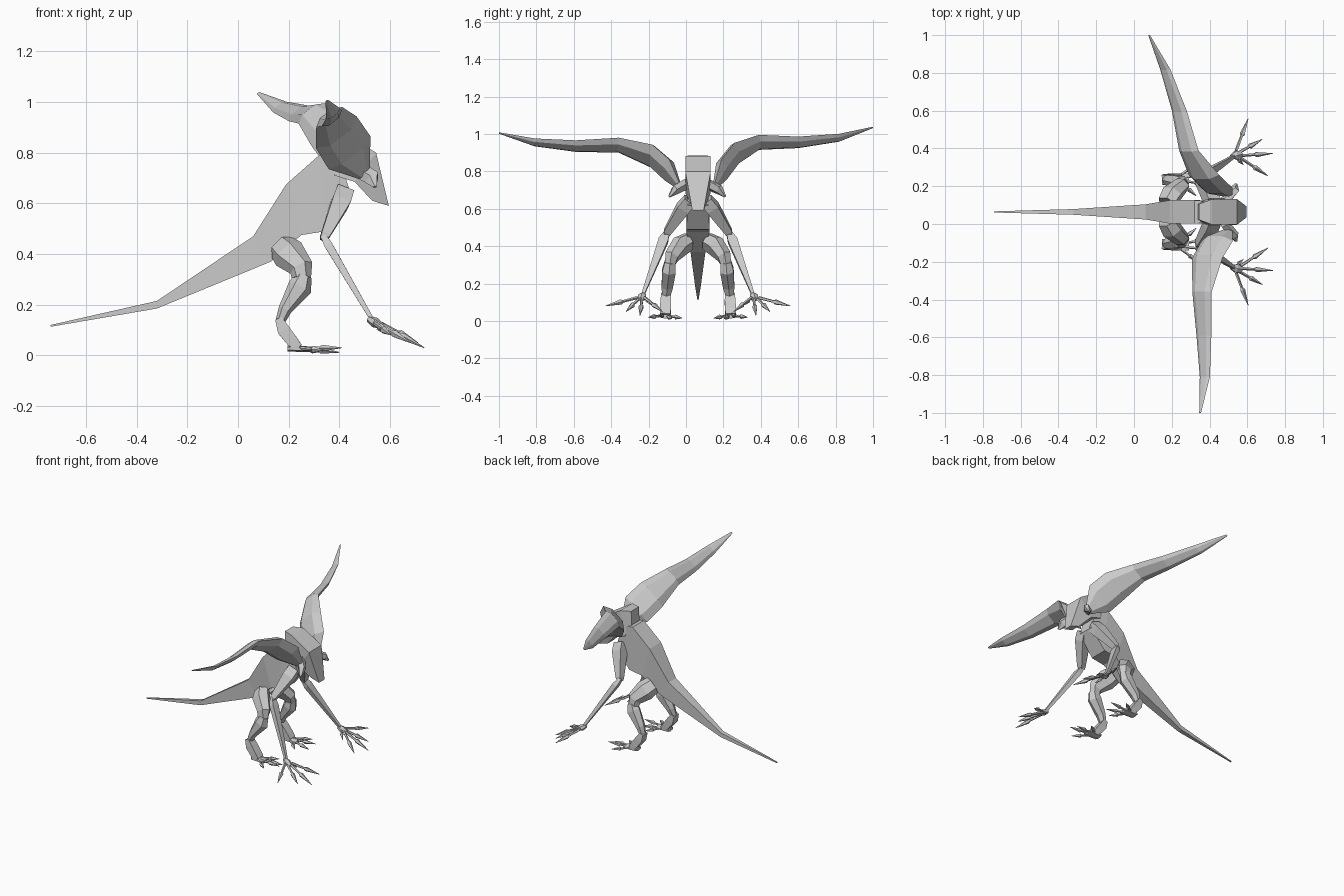
import bpy
import bmesh
from math import cos, sin, pi, radians
from mathutils import Vector

if "Cube" in bpy.data.objects:
    bpy.data.objects.remove(bpy.data.objects["Cube"])

skin = bpy.data.materials.new("grey skin")
skin.use_nodes = True
GREY = (0.6, 0.6, 0.6, 1)
skin.diffuse_color = GREY
skin.node_tree.nodes["Principled BSDF"].inputs["Base Color"].default_value = GREY

MID = 0.064  # y of the body's middle plane


def loft(name, rings, sides, turn=0.0):
    """Skin a row of rings, each a centre and two half axes."""
    bm = bmesh.new()
    rows = []
    for c, u, v in rings:
        angles = [turn + 2 * pi * i / sides for i in range(sides)]
        rows.append([bm.verts.new(c + u * cos(a) + v * sin(a)) for a in angles])
    for a, b in zip(rows, rows[1:]):
        for i in range(sides):
            j = (i + 1) % sides
            bm.faces.new((a[i], a[j], b[j], b[i]))
    bm.faces.new(rows[0][::-1])
    bm.faces.new(rows[-1])
    bmesh.ops.recalc_face_normals(bm, faces=bm.faces)
    mesh = bpy.data.meshes.new(name)
    bm.to_mesh(mesh)
    bm.free()
    mesh.materials.append(skin)
    obj = bpy.data.objects.new(name, mesh)
    bpy.context.collection.objects.link(obj)
    return obj


def tangents(pts):
    last = len(pts) - 1
    return [(pts[min(i + 1, last)] - pts[max(i - 1, 0)]).normalized()
            for i in range(last + 1)]


def limb(name, stations, sides=6):
    """Tapered limb: stations are (point, half width, half depth)."""
    pts = [Vector(s[0]) for s in stations]
    k = 1 / cos(pi / sides)
    rings = []
    for p, t, (_, w, d) in zip(pts, tangents(pts), stations):
        side = (Vector((0, 1, 0)) - t * t.y).normalized()
        rings.append((p, side * w * k, side.cross(t) * d * k))
    return loft(name, rings, sides, pi / sides)


def spine(name, profile):
    """Box-sectioned part from top and bottom points (x, z) and a half width."""
    k = 1 / cos(pi / 4)
    rings = []
    for (tx, tz), (bx, bz), w in profile:
        top, low = Vector((tx, MID, tz)), Vector((bx, MID, bz))
        rings.append(((top + low) / 2, Vector((0, w * k, 0)), (top - low) * k / 2))
    return loft(name, rings, 4, pi / 4)


# Torso and tail in one skin
spine("body_and_tail", [
    ((-.74, .12), (-.74, .113), .003),
    ((-.32, .215), (-.32, .185), .015),
    ((.06, .47), (.13, .37), .04),
    ((.19, .675), (.25, .475), .062),
    ((.32, .79), (.345, .49), .062),
    ((.40, .78), (.45, .62), .055),
])

# Head with the snout pointing down
spine("head", [
    ((.345, .885), (.34, .80), .042),
    ((.41, .882), (.38, .71), .066),
    ((.545, .80), (.46, .685), .068),
    ((.595, .59), (.53, .61), .030),
])

# Ears: long leaf shapes, front edge raised
TILT = Vector((cos(radians(38)), 0, sin(radians(38))))
EAR_WIDTHS = (.025, .105, .102, .065, .05, .034, .006)
EARS = {
    "right_ear": [(.50, -.03, .71), (.44, -.09, .80), (.388, -.18, .88),
                  (.36, -.36, .94), (.37, -.59, .935), (.375, -.81, .955),
                  (.35, -1, 1.005)],
    "left_ear": [(.50, .15, .71), (.44, .19, .80), (.37, .26, .89),
                 (.29, .39, .955), (.24, .60, .955), (.165, .82, .98),
                 (.08, 1, 1.035)],
}
for name, path in EARS.items():
    pts = [Vector(p) for p in path]
    rings = []
    for p, t, w in zip(pts, tangents(pts), EAR_WIDTHS):
        n = t.cross(TILT).normalized()
        rings.append((p, TILT * w, n * w * 0.35))
    loft(name, rings, 6)
    # Small lobe beside the cheek
    base = pts[0]
    out = -1 if name == "right_ear" else 1
    limb(name + "_lobe", [
        (base + Vector((-.02, -out * .03, .02)), .02, .027),
        (base + Vector((.03, out * .03, -.01)), .018, .027),
        (base + Vector((.04, out * .06, -.045)), .005, .007)], 5)


# Limbs, mirrored about the middle plane
for label, s in (("left", 1), ("right", -1)):
    def at(x, d, z):
        return Vector((x, MID + s * d, z))

    # Hind leg
    limb(label + "_thigh", [
        (at(.175, .05, .425), .04, .05), (at(.20, .095, .40), .045, .058),
        (at(.25, .14, .345), .036, .042), (at(.25, .15, .305), .028, .033)])
    limb(label + "_shin", [
        (at(.26, .15, .315), .028, .028), (at(.245, .155, .27), .036, .042),
        (at(.185, .165, .18), .03, .023), (at(.165, .17, .13), .02, .016)])
    limb(label + "_ankle", [
        (at(.16, .17, .145), .026, .014), (at(.18, .172, .10), .029, .025),
        (at(.215, .174, .055), .029, .023), (at(.24, .175, .03), .028, .016)], 4)
    limb(label + "_foot", [
        (at(.195, .175, .027), .028, .01), (at(.29, .175, .024), .028, .01)])

    # Front leg
    limb(label + "_upper_arm", [
        (at(.42, .045, .645), .032, .034), (at(.405, .08, .605), .034, .036),
        (at(.345, .165, .475), .02, .018), (at(.335, .172, .455), .012, .012)], 4)
    limb(label + "_forearm", [
        (at(.335, .165, .475), .014, .01), (at(.36, .185, .43), .026, .016),
        (at(.53, .295, .14), .008, .008)], 4)
    limb(label + "_palm", [
        (at(.515, .29, .145), .011, .011), (at(.54, .30, .13), .022, .018),
        (at(.57, .305, .115), .016, .01)])

    def digit(name, a, b, r):
        """Toe or finger with a knuckle and a pointed claw."""
        limb(name, [(a, r * .6, r * .6), (a.lerp(b, .45), r * .5, r * .5),
                    (a.lerp(b, .52), r, r),
                    (a.lerp(b, .68), r * .7, r * .7), (b, r * .1, r * .1)], 5)

    TOES = [(.33, .085, .015), (.40, .14, .012), (.41, .20, .03), (.34, .265, .02)]
    for i, tip in enumerate(TOES):
        start = at(.25, .155 + .014 * i, .028)
        digit(f"{label}_toe_{i + 1}", start, at(*tip), .011)

    FINGERS = [(.71, .19, .05), (.735, .31, .03), (.68, .385, .05), (.605, .495, .08)]
    for i, tip in enumerate(FINGERS):
        start = at(.565 - .008 * i, .285 + .013 * i, .125)
        digit(f"{label}_finger_{i + 1}", start, at(*tip), .012)
    digit(label + "_thumb", at(.53, .295, .135), at(.58, .25, .085), .009)
